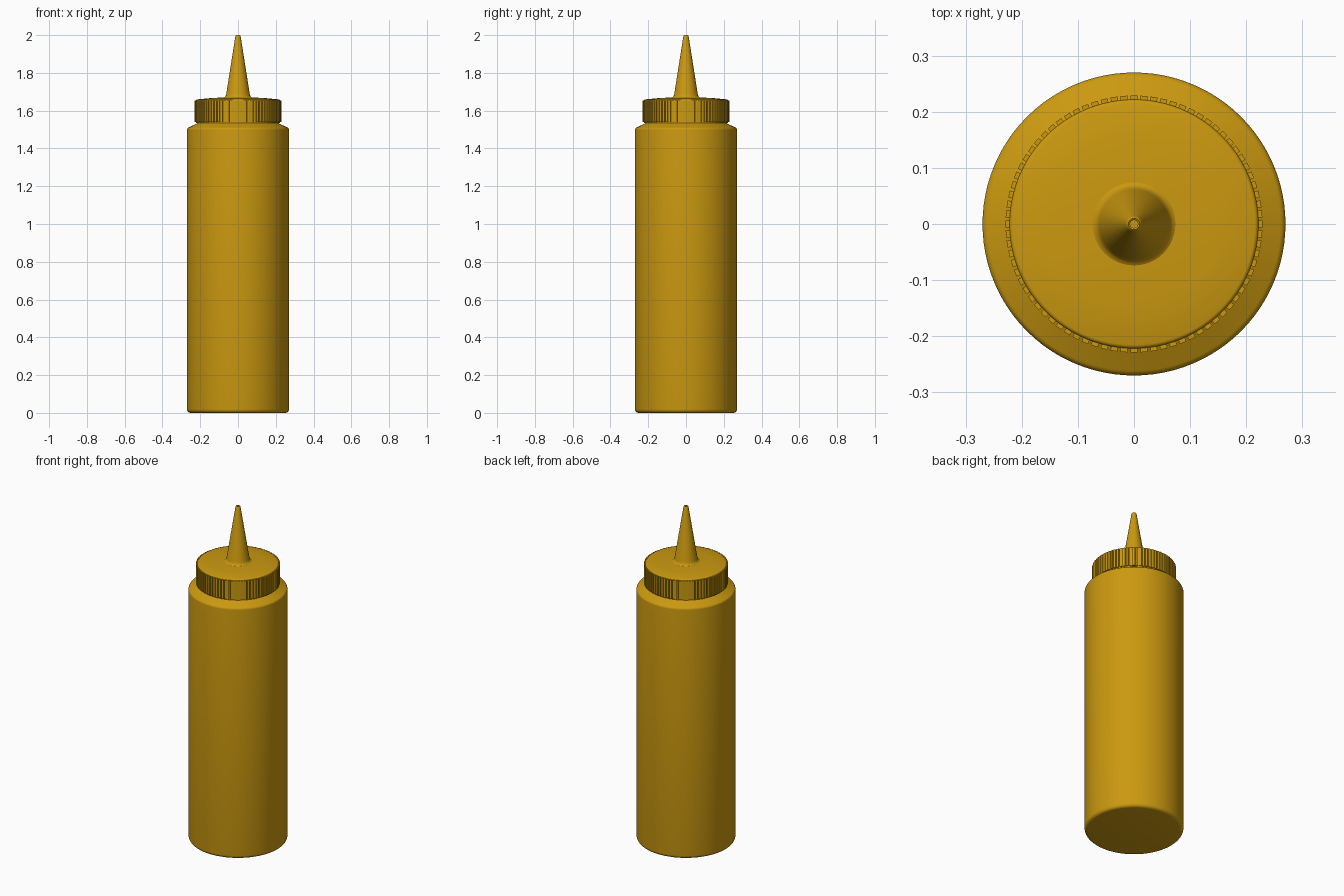
import bpy, bmesh
from math import sin, cos, pi, radians
from mathutils import Matrix

cube = bpy.data.objects.get("Cube")
if cube:
    bpy.data.objects.remove(cube, do_unlink=True)

mustard = bpy.data.materials.new("mustard_plastic")
colour = (0.60, 0.32, 0.005, 1)
mustard.diffuse_color = colour
mustard.use_nodes = True
mustard.node_tree.nodes["Principled BSDF"].inputs["Base Color"].default_value = colour


def finish(name, bm, angle):
    bmesh.ops.recalc_face_normals(bm, faces=bm.faces)
    mesh = bpy.data.meshes.new(name)
    bm.to_mesh(mesh)
    bm.free()
    mesh.materials.append(mustard)
    obj = bpy.data.objects.new(name, mesh)
    bpy.context.collection.objects.link(obj)
    bpy.ops.object.select_all(action='DESELECT')
    obj.select_set(True)
    bpy.context.view_layer.objects.active = obj
    bpy.ops.object.shade_smooth_by_angle(angle=radians(angle))
    return obj


def lathe(name, profile, sides=96):
    """Turn a (radius, height) profile around the z axis."""
    bm = bmesh.new()
    verts = [bm.verts.new((r, 0, z)) for r, z in profile]
    edges = [bm.edges.new(pair) for pair in zip(verts, verts[1:])]
    bmesh.ops.spin(bm, geom=verts + edges, cent=(0, 0, 0), axis=(0, 0, 1),
                   angle=2 * pi, steps=sides, use_merge=True)
    bmesh.ops.remove_doubles(bm, verts=bm.verts, dist=0.00005)
    return finish(name, bm, 40)


def arc(r, z, radius, start, end, steps=5):
    """Profile points along a rounded corner, angles in degrees."""
    angles = [radians(start + (end - start) * i / steps) for i in range(steps + 1)]
    return [(r + radius * cos(a), z + radius * sin(a)) for a in angles]


# Bottle with rounded foot, sloped shoulder and neck
lathe("bottle", [(0, 0)] + arc(0.25, 0.02, 0.02, -90, 0)
      + arc(0.255, 1.498, 0.015, 0, 65)
      + [(0.225, 1.528), (0.214, 1.535), (0.21, 1.55), (0, 1.55)])

# Screw cap with a thin lower rim and a slightly domed top
lathe("cap", [(0, 1.535), (0.222, 1.535), (0.222, 1.65)]
      + arc(0.214, 1.652, 0.008, 0, 80)
      + [(0.15, 1.666), (0.08, 1.67), (0, 1.671)])

# Grip ribs around the cap
ribs = bmesh.new()
count = 80
for i in range(count):
    place = (Matrix.Rotation(2 * pi * i / count, 4, 'Z')
             @ Matrix.Translation((0.224, 0, 1.597))
             @ Matrix.Diagonal((0.01, 0.0125, 0.114, 1)))
    bmesh.ops.create_cube(ribs, size=1, matrix=place)
finish("cap_ribs", ribs, 30)

# Tapered nozzle with a flared base and an open tip
lathe("nozzle", [(0.078, 1.668), (0.07, 1.672), (0.065, 1.679), (0.062, 1.69),
                 (0.0145, 1.99), (0.012, 1.998), (0.01, 2.0),
                 (0.007, 1.998), (0.007, 1.95), (0, 1.95)], 48)
